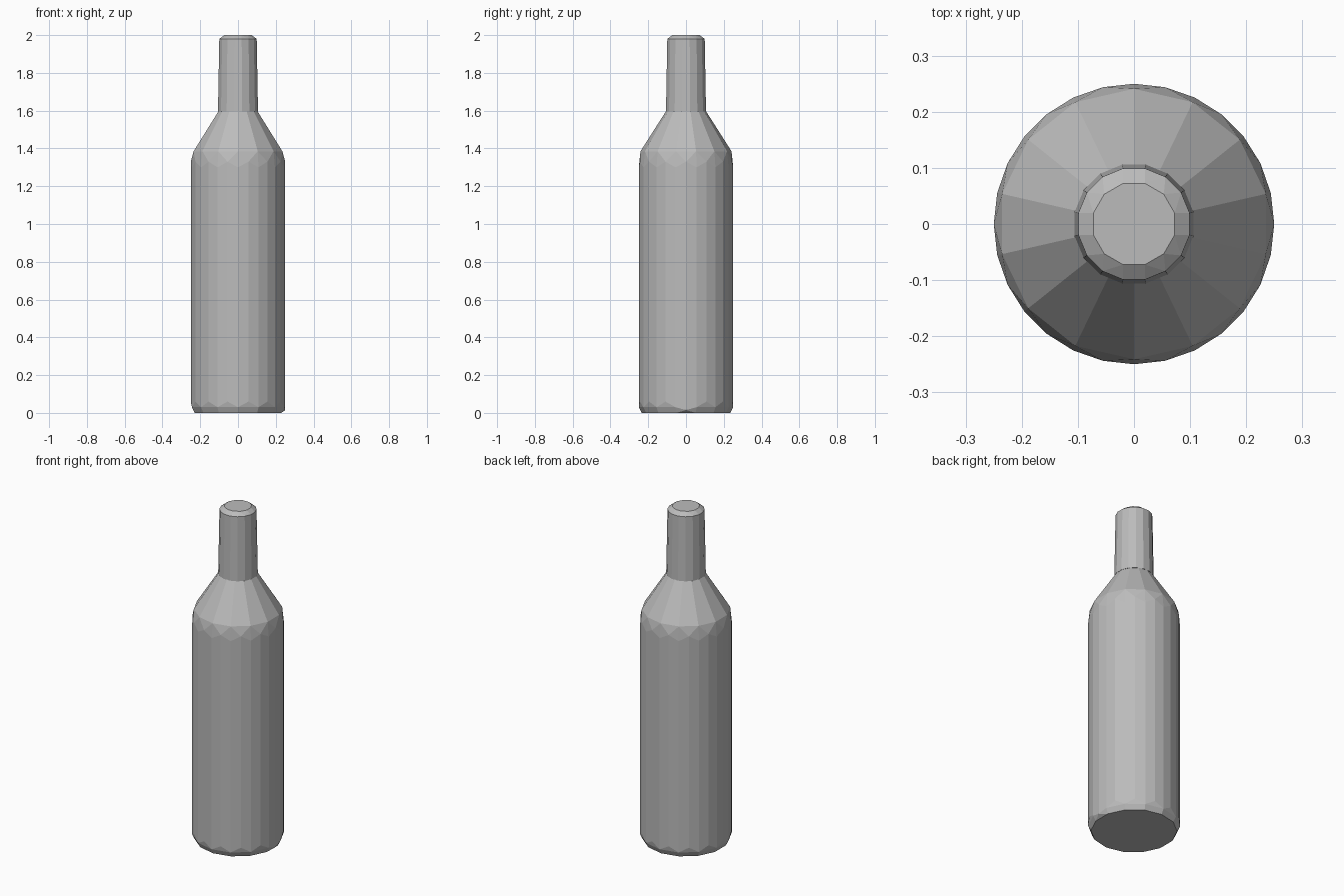
import bpy
import bmesh
from math import cos, sin, tau

cube = bpy.data.objects.get("Cube")
if cube:
    bpy.data.objects.remove(cube, do_unlink=True)

glass = bpy.data.materials.new("plain_grey")
glass.use_nodes = True
grey = (0.5, 0.5, 0.5, 1)
glass.diffuse_color = grey
glass.node_tree.nodes["Principled BSDF"].inputs["Base Color"].default_value = grey


def ring(sides, radius, z, turn=0.0, wobble=0.0):
    """Points of a level ring; wobble shifts every other point up or down."""
    return [(radius * cos(tau * (i + turn) / sides),
             radius * sin(tau * (i + turn) / sides),
             z + wobble * (-1) ** i) for i in range(sides)]


def hull(name, points):
    """Closed, flat-faced convex part wrapped around its rings."""
    bm = bmesh.new()
    for p in points:
        bm.verts.new(p)
    result = bmesh.ops.convex_hull(bm, input=bm.verts)
    loose = set(result["geom_interior"]) | set(result["geom_unused"])
    bmesh.ops.delete(bm, geom=[v for v in loose if isinstance(v, bmesh.types.BMVert)],
                     context="VERTS")
    bmesh.ops.dissolve_limit(bm, angle_limit=0.01, verts=bm.verts, edges=bm.edges)
    bmesh.ops.recalc_face_normals(bm, faces=bm.faces)
    mesh = bpy.data.meshes.new(name)
    bm.to_mesh(mesh)
    bm.free()
    mesh.materials.append(glass)
    obj = bpy.data.objects.new(name, mesh)
    bpy.context.collection.objects.link(obj)
    return obj


# Body: rounded foot, straight wall, coarse faceted shoulder
hull("body",
     ring(14, 0.235, 0.0, 0.5)
     + [(0.25, 0.0, 0.015)]
     + ring(28, 0.25, 0.045, 0, 0.015)
     + ring(28, 0.25, 1.315, 0, 0.015)
     + ring(14, 0.241, 1.385, 0.5)
     + ring(14, 0.104, 1.6, 0.5))

# Neck: slightly tapered tube with a softened closed top
hull("neck",
     ring(16, 0.108, 1.595, 0.5)
     + ring(16, 0.101, 1.98, 0.5)
     + ring(12, 0.075, 2.0, 0.5))
